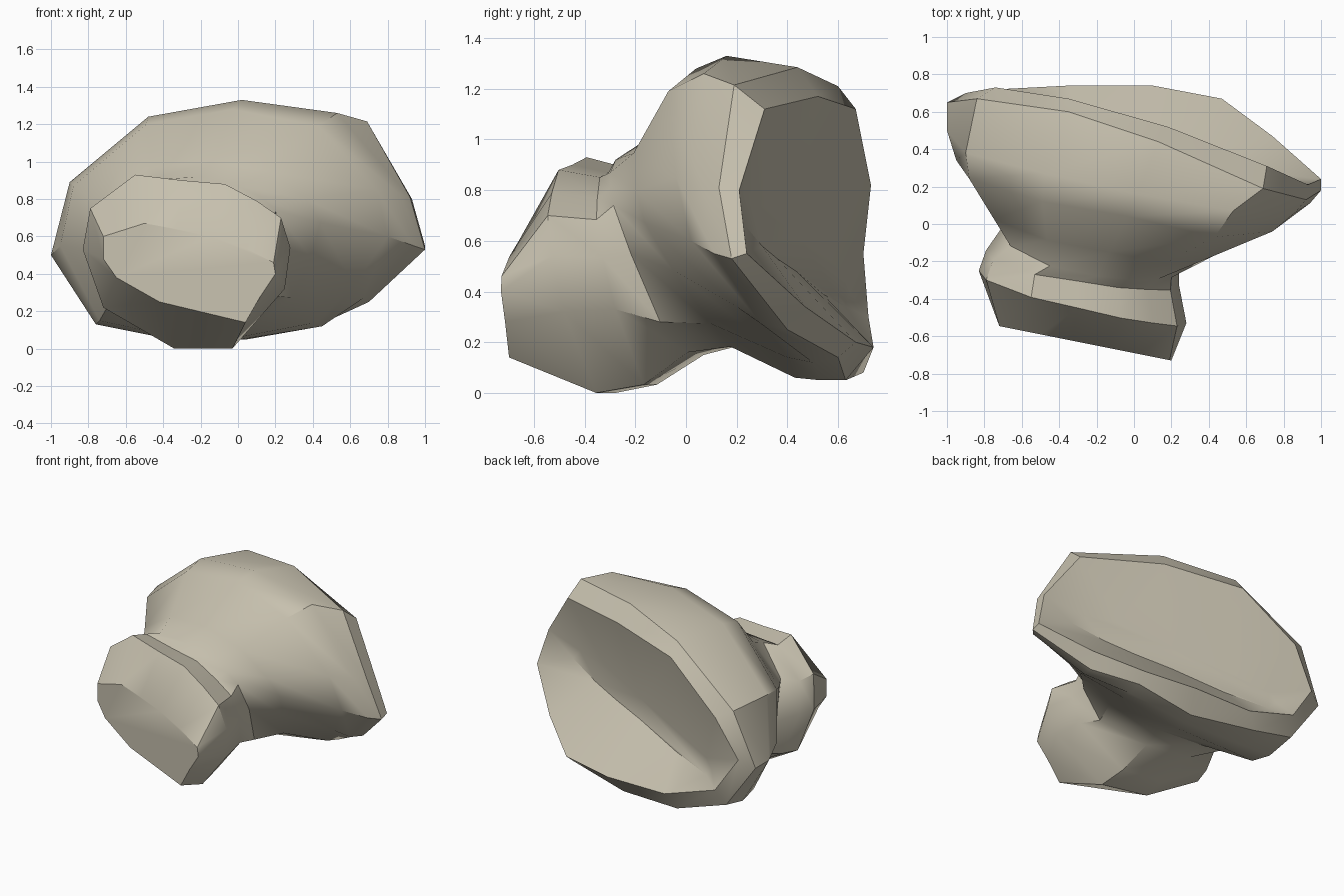
import bpy
import bmesh
from mathutils import Vector

default_cube = bpy.data.objects.get("Cube")
if default_cube:
    bpy.data.objects.remove(default_cube, do_unlink=True)

# Flat cross-sections as (x, z), starting at the left end and going over the top
FRONT = [(-.72, .48), (-.72, .6), (-.5, .67), (-.33, .64), (-.15, .6), (.03, .54),
         (.19, .46), (.2, .4), (.12, .28), (.04, .14), (-.42, .25), (-.65, .38)]
KNOB = [(-.83, .53), (-.79, .75), (-.55, .93), (-.3, .9), (-.07, .88), (.1, .79),
        (.23, .7), (.28, .54), (.25, .32), (-.03, 0), (-.34, 0), (-.72, .22)]
NECK = [(-.7, .5), (-.66, .75), (-.45, .91), (-.2, .92), (0, .87), (.12, .81),
        (.2, .74), (.24, .55), (.2, .28), (-.1, .16), (-.4, .15), (-.62, .28)]
VALLEY = [(-.65, .4), (-.6, .46), (-.35, .54), (.05, .63), (.4, .73), (.65, .74),
          (.72, .66), (.5, .58), (.3, .53), (.05, .48), (-.3, .39), (-.6, .34)]

# Saddle-shaped cross-sections of the head as (x, y, z), in the same order
SHOULDER = [(-.95, .34, .55), (-.88, .24, .87), (-.49, .12, 1.2), (-.03, .04, 1.28),
            (.43, -.07, 1.19), (.74, -.04, .85), (.8, .02, .6), (.62, .2, .34),
            (.42, .4, .14), (0, .43, .06), (-.42, .4, .08), (-.74, .3, .15)]
CREST = [(-1, .5, .5), (-.9, .38, .89), (-.48, .27, 1.24), (.02, .16, 1.33),
         (.53, .07, 1.26), (.86, .06, .83), (.94, .11, .55), (.67, .3, .27),
         (.45, .5, .12), (.02, .53, .05), (-.46, .52, .07), (-.76, .45, .13)]
BACK = [(-1, .65, .5), (-.84, .67, .87), (-.35, .6, 1.21), (.13, .44, 1.285),
        (.69, .19, 1.215), (.92, .13, .81), (1, .18, .53), (.7, .4, .25),
        (.46, .6, .14), (.05, .63, .05), (-.42, .7, .08), (-.77, .65, .18)]
RIM = [(-.9, .7, .55), (-.74, .73, .82), (-.35, .67, 1.12), (.18, .52, 1.17),
       (.71, .31, 1.12), (.93, .21, .8), (1, .24, .55), (.74, .47, .34),
       (.47, .67, .2), (.1, .74, .18), (-.35, .74, .18), (-.73, .72, .3)]


def tilted(outline, depth, lean_x, lean_z, scale=1):
    """Place a flat outline on a tilted plane."""
    xs, zs = zip(*outline)
    mid_x = (min(xs) + max(xs)) / 2
    mid_z = (min(zs) + max(zs)) / 2
    points = []
    for x, z in outline:
        x = mid_x + (x - mid_x) * scale
        z = mid_z + (z - mid_z) * scale
        points.append((x, depth + lean_x * x + lean_z * (z - .6), z))
    return points


def pinched(near, far, amount, squeeze):
    """Blend two sections and flatten the result in height."""
    points = [Vector(a).lerp(Vector(b), amount) for a, b in zip(near, far)]
    for p in points:
        p.z = .6 + (p.z - .6) * squeeze
    return points


def loft(name, sections, material):
    """Skin neighbouring sections and cap both ends."""
    bm = bmesh.new()
    loops = [[bm.verts.new(p) for p in points] for points in sections]
    for near, far in zip(loops, loops[1:]):
        for i in range(len(near)):
            j = (i + 1) % len(near)
            bm.faces.new((near[i], near[j], far[j], far[i]))
    bm.faces.new(loops[0])
    bm.faces.new(loops[-1])
    bmesh.ops.recalc_face_normals(bm, faces=bm.faces)
    mesh = bpy.data.meshes.new(name)
    bm.to_mesh(mesh)
    bm.free()
    mesh.materials.append(material)
    obj = bpy.data.objects.new(name, mesh)
    bpy.context.collection.objects.link(obj)
    return obj


# Warm stone colour
stone = bpy.data.materials.new("warm_stone")
stone.use_nodes = True
colour = (.57, .53, .425, 1)
stone.diffuse_color = colour
bsdf = next(n for n in stone.node_tree.nodes if n.type == "BSDF_PRINCIPLED")
bsdf.inputs["Base Color"].default_value = colour
bsdf.inputs["Roughness"].default_value = .8

# Knob, neck and flared head with a hollow valley in its back, front to back
neck = tilted(NECK, -.19, -.2, -.4)
body = loft("flared_stone_body", [
    tilted(FRONT, -.69, -.2, 0),
    tilted(KNOB, -.47, -.25, -.18),
    tilted(KNOB, -.3, -.18, -.22, scale=.93),
    neck,
    pinched(neck, SHOULDER, .4, .87),
    SHOULDER,
    CREST,
    BACK,
    RIM,
    tilted(VALLEY, .45, -.3, 0),
], stone)

# Soft faces with crisp ridges
bpy.ops.object.select_all(action="DESELECT")
body.select_set(True)
bpy.context.view_layer.objects.active = body
bpy.ops.object.shade_smooth_by_angle(angle=.6)
